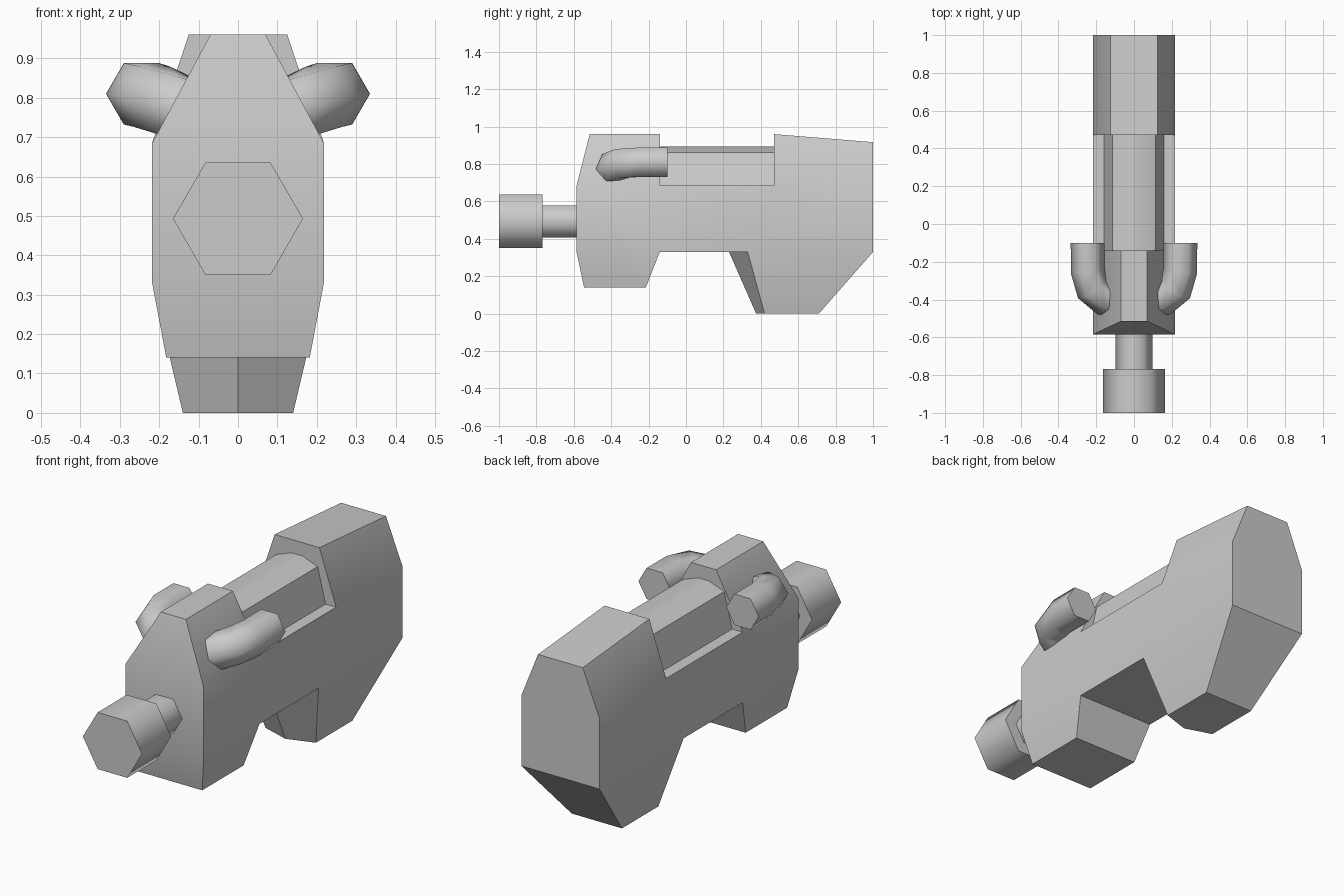
import bpy, bmesh, math
from mathutils import Vector

if "Cube" in bpy.data.objects:
    bpy.data.objects.remove(bpy.data.objects["Cube"])


def finish(name, bm, angle):
    bmesh.ops.remove_doubles(bm, verts=bm.verts, dist=0.0005)
    bmesh.ops.recalc_face_normals(bm, faces=bm.faces)
    me = bpy.data.meshes.new(name)
    bm.to_mesh(me)
    bm.free()
    ob = bpy.data.objects.new(name, me)
    bpy.context.collection.objects.link(ob)
    bpy.ops.object.select_all(action='DESELECT')
    ob.select_set(True)
    bpy.context.view_layer.objects.active = ob
    bpy.ops.object.shade_smooth_by_angle(angle=math.radians(angle))
    return ob


def face(bm, pts):
    return bm.faces.new([bm.verts.new(p) for p in pts])


def walls(bm, a, b, cap=True):
    """Join loop a to loop b with quads and close loop b."""
    n = len(a)
    for i in range(n):
        j = (i + 1) % n
        face(bm, [a[i], a[j], b[j], b[i]])
    if cap:
        face(bm, b)


def rect(w, y0, y1, z0, z1=None):
    z1 = z0 if z1 is None else z1
    return [(-w, y0, z0), (w, y0, z0), (w, y1, z1), (-w, y1, z1)]


def loft(name, rings, angle):
    bm = bmesh.new()
    face(bm, rings[0])
    for k in range(len(rings) - 1):
        walls(bm, rings[k], rings[k + 1], k == len(rings) - 2)
    return finish(name, bm, angle)


W, LO, HI = 0.218, 0.33, 0.685
F, FB, RF, R = -0.585, -0.14, 0.47, 1.0

# Body shell: straight core plus tapered front and rear blocks
bm = bmesh.new()
for s in (-W, W):
    face(bm, [(s, F, LO), (s, FB, LO), (s, 0.33, LO), (s, R, LO),
              (s, R, HI), (s, RF, HI), (s, FB, HI), (s, F, HI)])
for y in (F, R):
    face(bm, [(-W, y, LO), (W, y, LO), (W, y, HI), (-W, y, HI)])
walls(bm, rect(W, F, FB, HI), rect(0.07, -0.515, FB, 0.96))
walls(bm, rect(W, RF, R, HI), rect(0.125, RF, R, 0.96, 0.917))
walls(bm, rect(W, F, FB, LO), rect(0.182, -0.545, -0.215, 0.14))
# Rear grip with a ridged front
walls(bm, [(0, 0.23, LO), (W, 0.33, LO), (W, R, LO), (-W, R, LO), (-W, 0.33, LO)],
      [(0, 0.375, 0), (0.14, 0.42, 0), (0.14, 0.71, 0), (-0.14, 0.71, 0), (-0.14, 0.42, 0)])
# Underside and side ledges
face(bm, [(-W, FB, LO), (W, FB, LO), (W, 0.33, LO), (0, 0.23, LO), (-W, 0.33, LO)])
for s in (-1, 1):
    face(bm, [(s * W, FB, HI), (s * W, RF, HI), (s * 0.15, RF, HI), (s * 0.15, FB, HI)])
finish("body", bm, 30)

# Top cover set into the gap between the blocks
half = [(0.16, HI - 0.003), (0.115, 0.862), (0.03, 0.893)]
section = half + [(-x, z) for x, z in reversed(half)]
loft("top_cover", [[(x, y, z) for x, z in section] for y in (FB - 0.01, RF + 0.01)], 50)


# Hexagonal barrel and muzzle
def hexagon(y, r):
    return [(r * math.cos(i * math.pi / 3), y, 0.493 + r * math.sin(i * math.pi / 3))
            for i in range(6)]


loft("barrel", [hexagon(-0.78, 0.098), hexagon(-0.57, 0.098)], 65)
loft("muzzle", [hexagon(-1.0, 0.165), hexagon(-0.768, 0.165)], 65)

# Bent hexagonal side tubes running into the front block
path = [Vector(p) for p in [(0.245, -0.10, 0.81), (0.245, -0.25, 0.81),
                            (0.22, -0.345, 0.803), (0.16, -0.395, 0.78), (0.07, -0.40, 0.74)]]
for side, label in ((1, "right"), (-1, "left")):
    rings = []
    for i, p in enumerate(path):
        d_in = (p - path[max(i - 1, 0)]).normalized()
        d_out = (path[min(i + 1, len(path) - 1)] - p).normalized()
        t = (d_in + d_out).normalized()
        u = t.cross(Vector((0, 0, 1))).normalized()
        v = u.cross(t)
        ring = [p + 0.09 * (u * math.cos(k * math.pi / 3) + v * math.sin(k * math.pi / 3))
                for k in range(6)]
        rings.append([(side * q.x, q.y, q.z) for q in ring])
    loft(label + "_side_tube", rings, 65)
